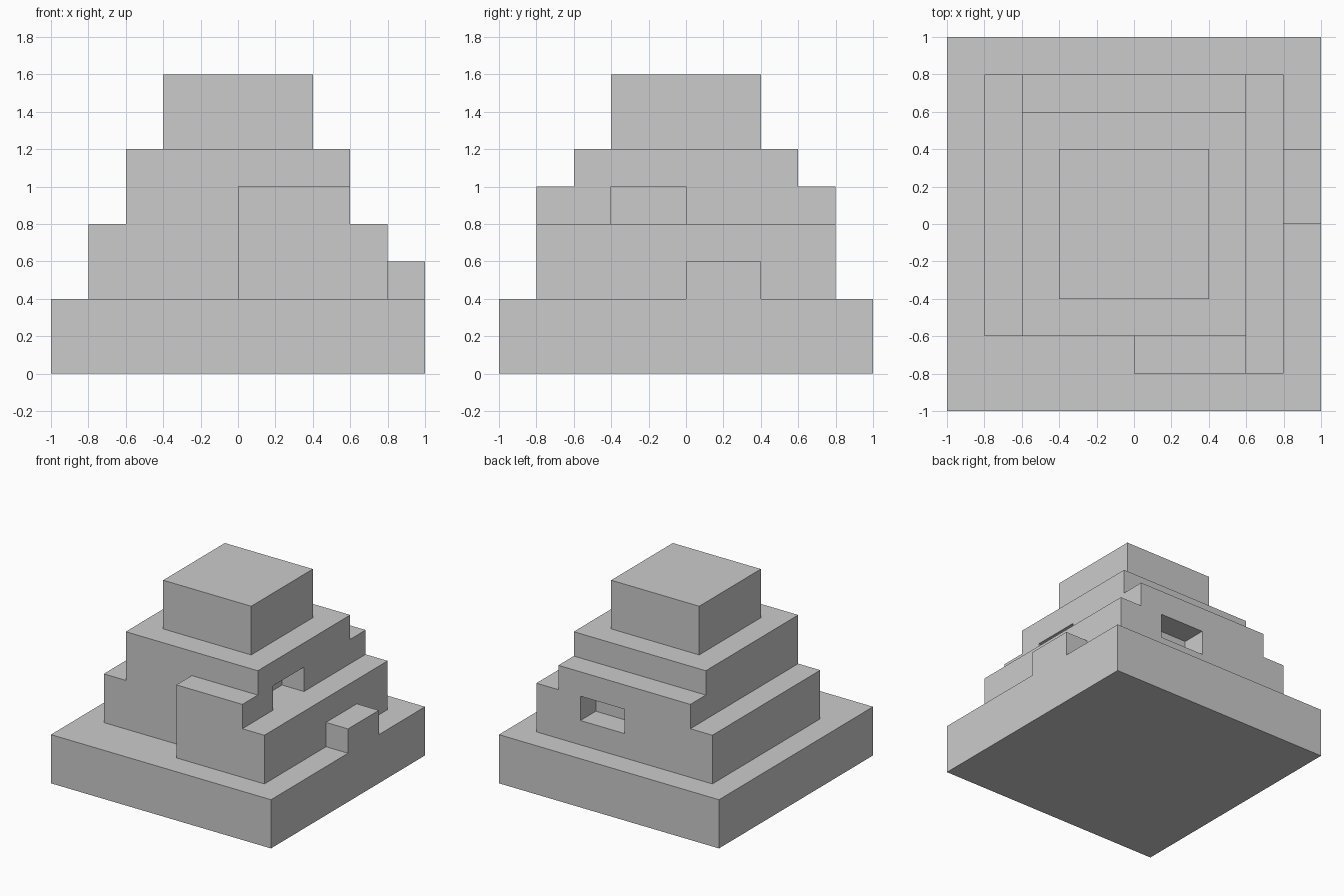
import bpy
import bmesh

if "Cube" in bpy.data.objects:
    bpy.data.objects.remove(bpy.data.objects["Cube"])


def prism(name, plan, z0, z1):
    """Extrude a plan outline from z0 up to z1."""
    bm = bmesh.new()
    face = bm.faces.new([bm.verts.new((x, y, z0)) for x, y in plan])
    top = bmesh.ops.extrude_face_region(bm, geom=[face])["geom"]
    for v in top:
        if isinstance(v, bmesh.types.BMVert):
            v.co.z = z1
    bmesh.ops.recalc_face_normals(bm, faces=bm.faces)
    mesh = bpy.data.meshes.new(name)
    bm.to_mesh(mesh)
    bm.free()
    obj = bpy.data.objects.new(name, mesh)
    bpy.context.collection.objects.link(obj)
    return obj


def box(name, x0, x1, y0, y1, z0, z1):
    return prism(name, [(x0, y0), (x1, y0), (x1, y1), (x0, y1)], z0, z1)


def tier_plan(w):
    """Tier outline with the front step on its right half."""
    return [(0, -0.8), (w, -0.8), (w, 0.8), (-w, 0.8), (-w, -0.6), (0, -0.6)]


def combine(target, part, operation):
    mod = target.modifiers.new(part.name, 'BOOLEAN')
    mod.operation = operation
    mod.solver = 'EXACT'
    mod.object = part
    part.hide_render = True
    part.hide_set(True)


# Square base, which all tiers are fused onto
pyramid = box("stepped_pyramid", -1, 1, -1, 1, 0, 0.4)

# Tiers start inside the base so they merge into one solid
parts = [
    prism("lower_tier", tier_plan(0.8), 0.2, 0.8),
    prism("middle_tier", tier_plan(0.6), 0.2, 1.0),
    box("upper_tier", -0.6, 0.6, -0.6, 0.6, 0.2, 1.2),
    box("top_block", -0.4, 0.4, -0.4, 0.4, 0.2, 1.6),
    box("side_step", 0.7, 1, 0, 0.4, 0.2, 0.6),
]
for part in parts:
    combine(pyramid, part, 'UNION')

# Recesses in the right side and the back
recesses = [
    box("side_recess", 0.4, 0.9, -0.4, 0, 0.8, 1.0),
    box("back_recess", 0, 0.4, 0.6, 0.9, 0.6, 0.8),
]
for recess in recesses:
    combine(pyramid, recess, 'DIFFERENCE')
